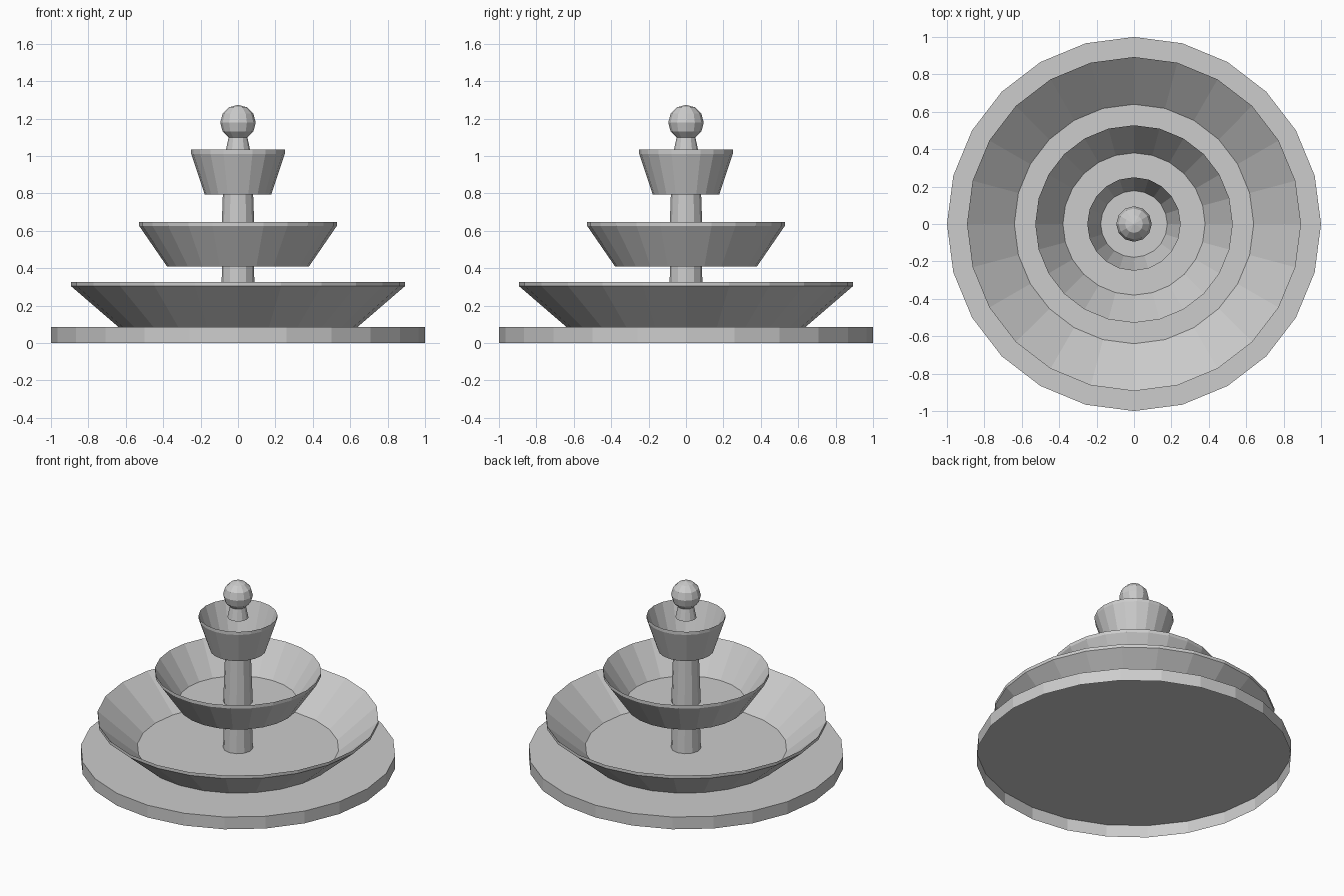
import bpy
import bmesh
from math import cos, sin, tau

cube = bpy.data.objects.get("Cube")
if cube:
    bpy.data.objects.remove(cube, do_unlink=True)

stone = bpy.data.materials.new("grey stone")
stone.use_nodes = True
GREY = (0.605, 0.605, 0.605, 1)
stone.diffuse_color = GREY
stone.node_tree.nodes["Principled BSDF"].inputs["Base Color"].default_value = GREY


def finish(name, bm):
    """Turn a bmesh into a stone object."""
    mesh = bpy.data.meshes.new(name)
    bm.to_mesh(mesh)
    bm.free()
    mesh.materials.append(stone)
    obj = bpy.data.objects.new(name, mesh)
    bpy.context.collection.objects.link(obj)
    return obj


def turned(name, profile, sides, closed_below=True):
    """Turn a (radius, height) profile around z, closed on top."""
    bm = bmesh.new()
    rings = [[bm.verts.new((r * cos(tau * i / sides), r * sin(tau * i / sides), z))
              for i in range(sides)] for r, z in profile]
    for low, high in zip(rings, rings[1:]):
        for i in range(sides):
            j = (i + 1) % sides
            bm.faces.new((low[i], low[j], high[j], high[i]))
    if closed_below:
        bm.faces.new(rings[0][::-1])
    bm.faces.new(rings[-1])
    return finish(name, bm)


# Round plinth, hollow underneath
turned("base", [(1, 0), (1, 0.086)], 24, closed_below=False)

# Basins: outer wall, upright lip, inner wall and raised floor
THICK = 0.022
for name, floor_r, rim_r, low, high, sides in (
        ("lower_basin", 0.64, 0.893, 0.086, 0.326, 24),
        ("middle_basin", 0.38, 0.528, 0.41, 0.647, 24),
        ("upper_basin", 0.178, 0.25, 0.795, 1.033, 20)):
    turned(name, [(floor_r, low), (rim_r, high - THICK), (rim_r, high),
                  (floor_r, low + THICK)], sides)

# Tapered column sections between the basins, and the neck under the ball
for name, foot_r, top_r, low, high in (
        ("lower_column", 0.095, 0.085, 0.108, 0.41),
        ("middle_column", 0.094, 0.081, 0.432, 0.795),
        ("finial_neck", 0.067, 0.046, 1.02, 1.12)):
    turned(name, [(foot_r, low), (top_r, high)], 12)

# Ball on top
bm = bmesh.new()
bmesh.ops.create_uvsphere(bm, u_segments=12, v_segments=6, radius=0.095)
bmesh.ops.translate(bm, verts=bm.verts, vec=(0, 0, 1.178))
finish("finial_ball", bm)
